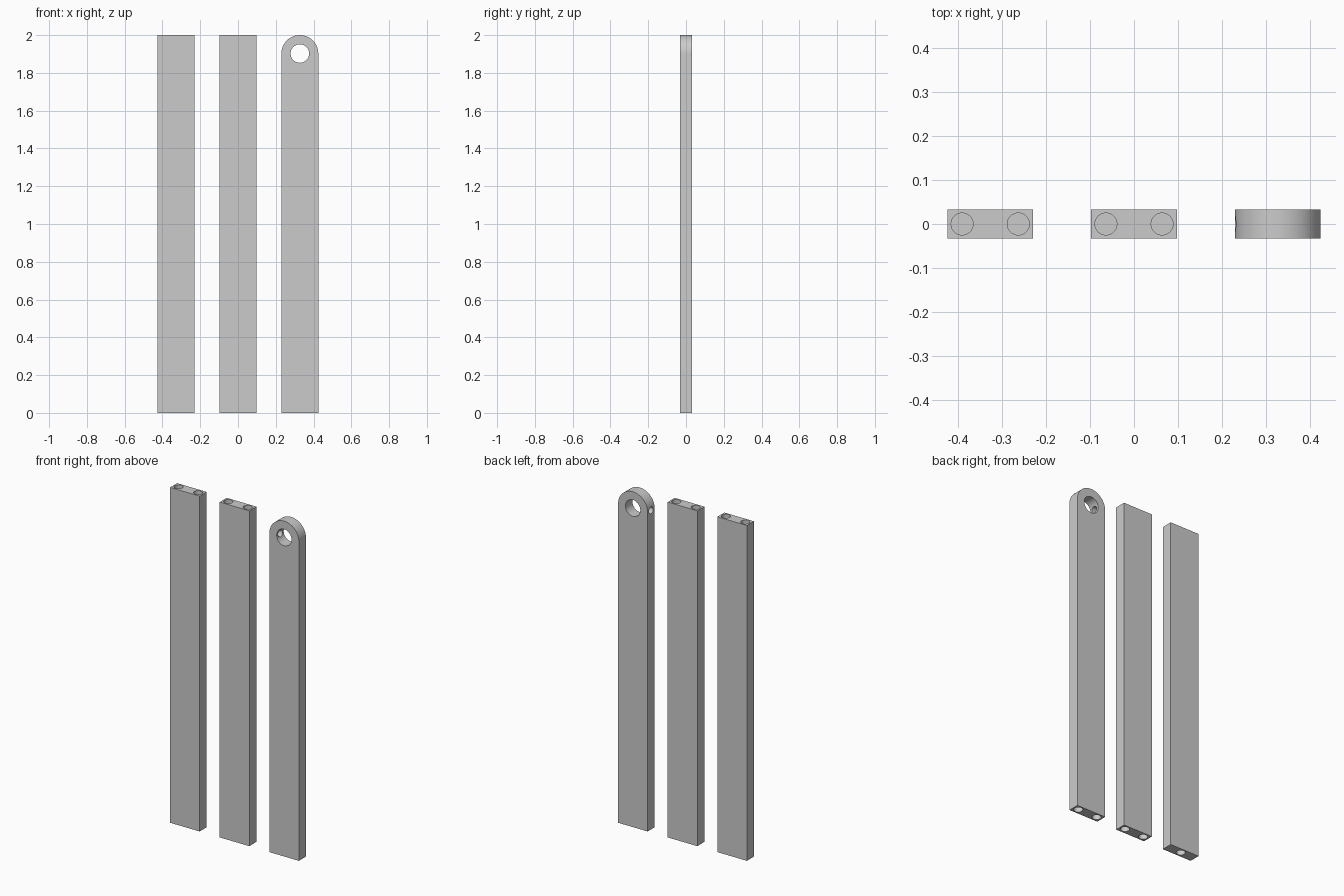
import bpy, math
from mathutils import Vector

W, T, H = 0.195, 0.066, 2.0      # bar width, thickness, height
SPACING = 0.3275                 # distance between bar centres
PIN_R, PIN_X, PIN_DEPTH = 0.025, 0.064, 0.06
EYE_R, EYE_Z = 0.049, H - W / 2

cube = bpy.data.objects.get("Cube")
if cube:
    bpy.data.objects.remove(cube, do_unlink=True)


def bar(name, x, rounded=False):
    """Extrude a front outline along y; the top is square or a half circle."""
    h = W / 2
    outline = [(-h, 0), (h, 0)]
    if rounded:
        steps = 48
        outline += [(h * math.cos(math.pi * i / steps),
                     EYE_Z + h * math.sin(math.pi * i / steps))
                    for i in range(steps + 1)]
    else:
        outline += [(h, H), (-h, H)]
    n = len(outline)
    verts = [(px, y, pz) for y in (-T / 2, T / 2) for px, pz in outline]
    faces = [range(n), range(2 * n - 1, n - 1, -1)]
    faces += [(i, i + n, (i + 1) % n + n, (i + 1) % n) for i in range(n)]
    mesh = bpy.data.meshes.new(name)
    mesh.from_pydata(verts, [], [tuple(f) for f in faces])
    obj = bpy.data.objects.new(name, mesh)
    obj.location.x = x
    bpy.context.collection.objects.link(obj)
    return obj


def drill(obj, start, end, radius):
    """Cut a round hole between two points given relative to the bar."""
    a, b = Vector(start), Vector(end)
    axis = b - a
    bpy.ops.mesh.primitive_cylinder_add(
        vertices=48, radius=radius, depth=axis.length,
        location=obj.location + (a + b) / 2,
        rotation=axis.to_track_quat('Z', 'Y').to_euler())
    cutter = bpy.context.object
    cutter.hide_render = True
    mod = obj.modifiers.new("hole", 'BOOLEAN')
    mod.operation = 'DIFFERENCE'
    mod.solver = 'EXACT'
    mod.object = cutter
    bpy.ops.object.select_all(action='DESELECT')
    bpy.context.view_layer.objects.active = obj
    obj.select_set(True)
    bpy.ops.object.modifier_apply(modifier=mod.name)
    bpy.data.objects.remove(cutter, do_unlink=True)


def end_holes(obj, z, offsets):
    """Blind pin holes going into the bar from its top or bottom end."""
    inward = -1 if z > 0 else 1
    for x in offsets:
        drill(obj, (x, 0, z - inward * PIN_DEPTH),
              (x, 0, z + inward * PIN_DEPTH), PIN_R)


pair = (-PIN_X, PIN_X)

# End section: two pin holes on top, one in the middle of the bottom
end_section = bar("end_section", -SPACING)
end_holes(end_section, H, pair)
end_holes(end_section, 0, (0,))

# Middle section: two pin holes at each end
middle_section = bar("middle_section", 0)
end_holes(middle_section, H, pair)
end_holes(middle_section, 0, pair)

# Eye section: round head with an eye and a cross hole from its side
eye_section = bar("eye_section", SPACING, rounded=True)
end_holes(eye_section, 0, pair)
drill(eye_section, (0, -T, EYE_Z), (0, T, EYE_Z), EYE_R)
drill(eye_section, (-W, 0, EYE_Z), (0, 0, EYE_Z), 0.02)

# Smooth round walls, crisp edges
for obj in (end_section, middle_section, eye_section):
    bpy.ops.object.select_all(action='DESELECT')
    obj.select_set(True)
    bpy.context.view_layer.objects.active = obj
    bpy.ops.object.shade_smooth_by_angle(angle=math.radians(30))
